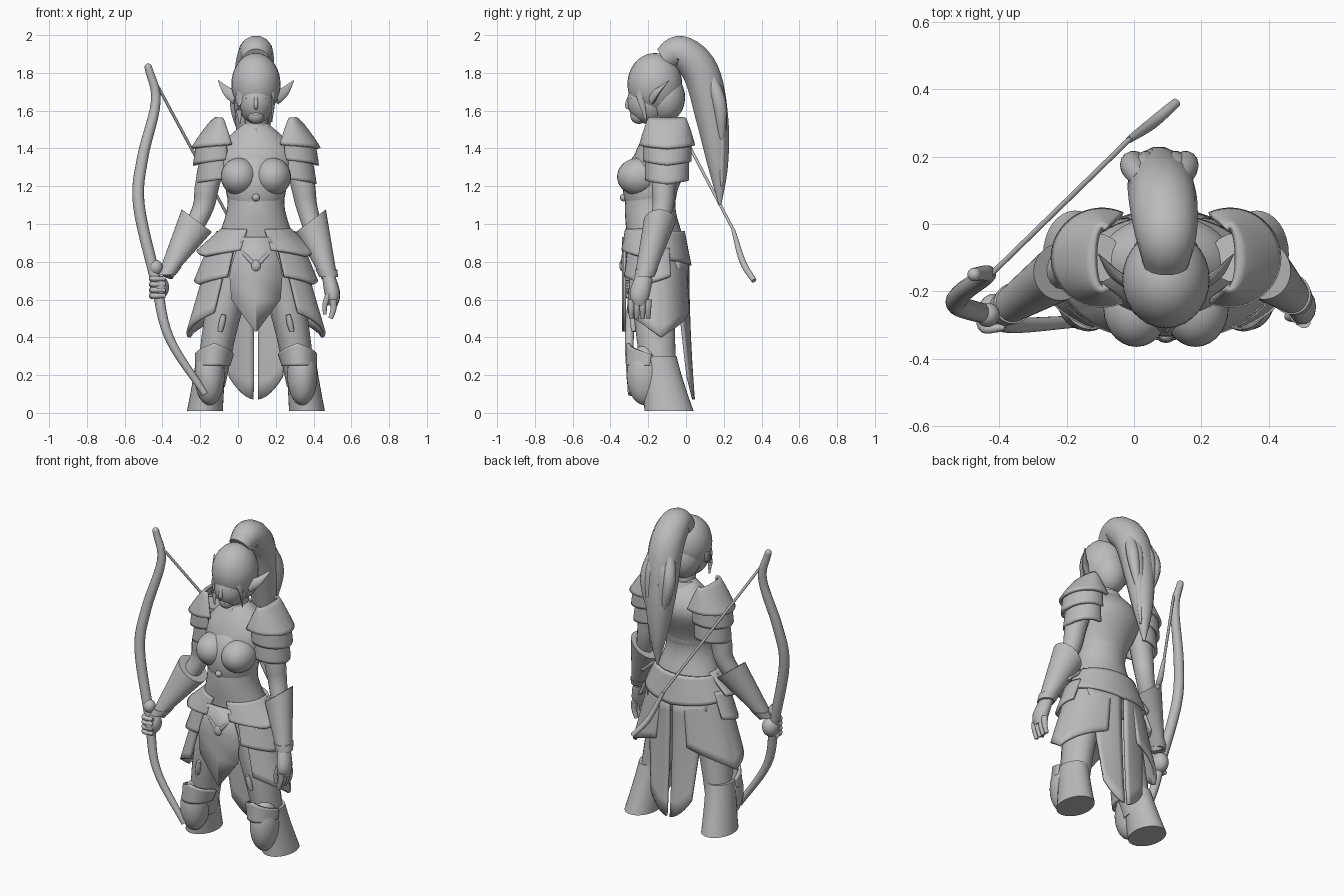
import bpy, bmesh
from math import sin, cos, pi, radians
from mathutils import Vector, Matrix

cube = bpy.data.objects.get("Cube")
if cube:
    bpy.data.objects.remove(cube)

MID = 0.095  # the body's own centre line
ACROSS, ALONG, UP = Vector((1, 0, 0)), Vector((0, 1, 0)), Vector((0, 0, 1))
GREY = (0.5, 0.5, 0.5, 1)
clay = bpy.data.materials.new("plain grey")
clay.use_nodes = True
clay.diffuse_color = GREY
clay.node_tree.nodes["Principled BSDF"].inputs["Base Color"].default_value = GREY


def finish(name, bm, side=1, thick=0):
    """Mirror if asked, shift to the body centre, shade and add thickness."""
    for vert in bm.verts:
        vert.co.x = MID + side * vert.co.x
    bmesh.ops.recalc_face_normals(bm, faces=bm.faces[:])
    mesh = bpy.data.meshes.new(name)
    bm.to_mesh(mesh)
    bm.free()
    mesh.materials.append(clay)
    part = bpy.data.objects.new(name, mesh)
    bpy.context.collection.objects.link(part)
    if thick:
        solid = part.modifiers.new("thickness", "SOLIDIFY")
        solid.thickness, solid.offset = thick, 0
    bpy.ops.object.select_all(action="DESELECT")
    part.select_set(True)
    bpy.context.view_layer.objects.active = part
    bpy.ops.object.shade_smooth_by_angle(angle=radians(40))


def skin(name, rows, closed=False, side=1, thick=0):
    """Join rows of points with faces; closed rows are capped."""
    bm = bmesh.new()
    rings = [[bm.verts.new(point) for point in row] for row in rows]
    for low, high in zip(rings, rings[1:]):
        count = len(low)
        for i in range(count if closed else count - 1):
            j = (i + 1) % count
            bm.faces.new((low[i], low[j], high[j], high[i]))
    if closed:
        bm.faces.new(rings[0])
        bm.faces.new(rings[-1])
    finish(name, bm, side, thick)


def ellipse(centre, u, v, count=24):
    angles = [2 * pi * i / count for i in range(count)]
    return [Vector(centre) + u * cos(a) + v * sin(a) for a in angles]


def smooth_path(path, steps=6):
    """Catmull-Rom curve through the points."""
    pts = [Vector(p) for p in path]
    pts = [pts[0] * 2 - pts[1]] + pts + [pts[-1] * 2 - pts[-2]]
    out = []
    for a, b, c, d in zip(pts, pts[1:], pts[2:], pts[3:]):
        for t in (k / steps for k in range(steps)):
            out.append(b + ((c - a) + (a * 2 - b * 5 + c * 4 - d) * t
                            + (b * 3 - a - c * 3 + d) * t * t) * t / 2)
    return out + [Vector(path[-1])]


def tube(name, path, width, depth=None, end=1, swell=0, side=1, ref=ACROSS):
    """Sweep an ellipse that tapers to end and swells at the middle."""
    pts, rings = smooth_path(path), []
    last = len(pts) - 1
    for i, point in enumerate(pts):
        t = i / last
        way = (pts[min(i + 1, last)] - pts[max(i - 1, 0)]).normalized()
        u = (ref - way * ref.dot(way)).normalized()
        grow = 1 + (end - 1) * t + swell * sin(pi * t)
        rings.append(ellipse(point, u * width * grow, way.cross(u) * (depth or width) * grow, 14))
    skin(name, rings, True, side)


def shell(name, start, stop, size, end_size, arc=None, droop=0, lean=0, curve=1, side=1):
    """Level rings from start to stop; an arc in degrees leaves an open plate."""
    start, stop, size, end_size = map(Vector, (start, stop, size, end_size))
    rows, steps, count = [], 8, 32
    for t in (k / steps for k in range(steps + 1)):
        centre, (rx, ry) = start.lerp(stop, t), size.lerp(end_size, t ** curve)
        row = []
        for f in (i / count for i in range(count + 1 if arc else count)):
            a = radians(arc[0] + (arc[1] - arc[0]) * f) if arc else 2 * pi * f
            drop = droop * t * (1 - abs(2 * f - 1)) - lean * (1 - t) * cos(a)
            row.append(centre + Vector((rx * cos(a), ry * sin(a), -drop)))
        rows.append(row)
    skin(name, rows, not arc, side, 0.018 if arc else 0)


def ball(name, centre, size, side=1):
    bm = bmesh.new()
    place = Matrix.Translation(centre) @ Matrix.Diagonal((*size, 1))
    bmesh.ops.create_uvsphere(bm, u_segments=28, v_segments=18, radius=1, matrix=place)
    finish(name, bm, side)


# Torso: hips and chest swell around a narrow waist, shoulders slope to the neck
rings, steps = [], 30
for t in (k / steps for k in range(steps + 1)):
    z = 0.7 + 0.84 * t
    wave = cos(2 * pi * (z - 0.85) / 0.54)
    slope = 1 - 0.7 * max(0, (z - 1.33) / 0.21) ** 2
    y = -0.16 + 0.06 * t * t - 0.022 * (1 - wave)
    rings.append(ellipse((0, y, z), ACROSS * (0.18 + 0.03 * wave) * slope,
                         ALONG * (0.143 + 0.01 * wave) * slope, 36))
skin("torso", rings, True)
ball("rib_cage", (0, -.19, 1.2), (.16, .145, .2))
tube("neck", [(0, -.12, 1.45), (0, -.15, 1.7)], .06)
shell("collar", (0, -.115, 1.48), (0, -.12, 1.53), (.085, .085), (.065, .067))
ball("collar_gem", (0, -.195, 1.48), (.015, .015, .025))
ball("bodice_gem", (0, -.33, 1.14), (.02, .02, .02))

# Head
ball("hair_cap", (0, -.165, 1.74), (.13, .145, .165))
ball("hair_nape", (0, -.11, 1.67), (.105, .105, .13))
ball("face", (0, -.2, 1.65), (.095, .11, .12))
ball("chin", (0, -.25, 1.575), (.045, .045, .045))
tube("nose", [(0, -.295, 1.69), (0, -.312, 1.63), (0, -.3, 1.61)], .007, swell=.6)
ball("lips", (0, -.283, 1.58), (.024, .014, .01))
tube("swept_fringe", [(.07, -.25, 1.8), (-.01, -.285, 1.75), (-.085, -.255, 1.67), (-.085, -.25, 1.53)],
     .04, .015, end=.1, swell=.3, ref=UP)
tube("side_lock", [(.05, -.26, 1.8), (.09, -.245, 1.7), (.085, -.21, 1.54)],
     .03, .014, end=.1, swell=.3, ref=UP)

# Ponytail with loose strand ends
tube("ponytail", [(0, -.12, 1.87), (0, -.03, 1.91), (-.01, .08, 1.8), (-.02, .14, 1.55),
                  (-.02, .17, 1.3), (-.02, .18, 1.1)], .068, .066, end=.1, swell=.9)
for x, low in ((-.1, 1.4), (-.06, 1.2), (.03, 1.2), (.06, 1.4)):
    tube("hair_strand", [(x * .7, .13, 1.78), (x, .18, 1.62), (x / 2, .19, low)],
         .03, end=.2, swell=.6)

# Parts that repeat on both sides
for label, s in (("left", 1), ("right", -1)):
    ball(label + "_bust", (.088, -.25, 1.25), (.098, .115, .1), s)
    ball(label + "_eye", (.04, -.28, 1.67), (.02, .015, .01), s)
    tube(label + "_ear", [(.1, -.18, 1.67), (.15, -.15, 1.7), (.2, -.09, 1.76)],
         .02, .042, end=.05, swell=.1, side=s, ref=ALONG)

    # Shoulder guard over two smaller layers
    wrap = (-115, 115)
    shell(label + "_shoulder_guard", (.19, -.1, 1.56), (.19, -.1, 1.42), (.02, .09), (.145, .14),
          wrap, droop=.02, curve=.8, side=s)
    for i, layer in enumerate(("_shoulder_layer", "_arm_layer")):
        z, r = 1.46 - i / 10, .12 - i / 80
        shell(label + layer, (.2, -.1, z), (.205, -.1, z - .12), (r - .03, r), (r, r),
              wrap, droop=.03, curve=.5, side=s)

    # Legs, boots and knee guards
    tube(label + "_leg", [(.1, -.16, .8), (.18, -.165, .5), (.24, -.14, .15)],
         .11, .13, end=.7, side=s)
    shell(label + "_boot", (.235, -.15, .3), (.27, -.09, .01), (.08, .1), (.095, .13), curve=1.5, side=s)
    ball(label + "_knee_guard", (.245, -.215, .2), (.08, .1, .16), s)
    shell(label + "_knee_rim", (.23, -.18, .25), (.22, -.17, .31), (.085, .13), (.095, .135),
          (-175, -5), droop=-.06, side=s)
    tube(label + "_thigh_strap", [(.17, -.285, .52), (.19, -.275, .43)], .012, swell=.4, side=s)

    # Layered skirt around the hips
    hips, plates = Vector((0, -.16, 0)), (
        ("_hip_plate", .97, .86, .18, .31, .03, (-75, 15)),
        ("_middle_skirt_plate", .87, .72, .25, .32, .04, (-62, 25)),
        ("_long_skirt_plate", .84, .53, .24, .36, .13, (-52, 72)))
    for part, top, bottom, wide, hem, droop, arc in plates:
        shell(label + part, hips + UP * top, hips + UP * bottom, (wide, .16), (hem, .18),
              arc, droop, side=s)
    tube(label + "_belt", [(.15, -.27, .94), (.08, -.32, .86), (0, -.335, .775)],
         .013, side=s, ref=UP)

    # Long coat tail, curved round the seat with a slanted hem
    rows = []
    for t in (k / 8 for k in range(9)):
        xs = [0.012 + (0.2 - 0.07 * t) * k / 6 for k in range(7)]
        rows.append([(x, 0.01 + 0.03 * t * t - 1.5 * x * x, 0.82 + (6 * x * x - 0.75) * t) for x in xs])
    skin(label + "_coat_tail", rows, side=s, thick=0.015)

shell("back_skirt_band", hips + UP * .96, hips + UP * .82, (.2, .145), (.27, .18), (0, 180), droop=.04)
flap = ((.08, .93), (.13, .78), (.14, .73), (.13, .6), (.004, .43))
skin("front_flap", [[(-w, -.325, z), (0, -.332, z), (w, -.325, z)] for w, z in flap], thick=0.015)
ball("belt_clasp", (0, -.338, .78), (.025, .015, .03))

# Arms with flared bracers and cuffs
shoulder = Vector((.2, -.1, 1.45))
left_elbow, left_wrist = Vector((.28, -.13, 1.05)), Vector((.385, -.22, .72))
right_elbow, right_wrist = Vector((.295, -.13, 1.05)), Vector((.475, -.25, .73))
for label, s, elbow, wrist in (("left", 1, left_elbow, left_wrist),
                               ("right", -1, right_elbow, right_wrist)):
    tube(label + "_arm", [shoulder, shoulder.lerp(elbow, .6), elbow, wrist], .072, end=.55, swell=.05, side=s)
    shell(label + "_bracer", elbow.lerp(wrist, .1), elbow.lerp(wrist, .9), (.08, .085), (.05, .055),
          lean=.06, side=s)
    shell(label + "_cuff", elbow.lerp(wrist, .88), wrist, (.058, .06), (.05, .052), side=s)

# Open left hand
palm = left_wrist + Vector((.02, -.025, -.09))
tube("left_palm", [left_wrist, palm, palm - UP * .06], .034, .045, end=.8, swell=.3)
for i in range(4):
    knuckle = palm + Vector((.005, .045 - .03 * i, -.03))
    tube("left_finger", [knuckle, knuckle - UP * .05, knuckle - UP * .1 - ACROSS * .015], .02, end=.6)
thumb = palm - ALONG * .03 - ACROSS * .02
tube("left_thumb", [thumb, thumb - ACROSS * .02 - UP * .06, thumb - ACROSS * .02 - UP * .11], .018, end=.5)

# Right fist, gripping the bow
fist = right_wrist + Vector((.035, -.015, -.065))
ball("right_fist", fist, (.05, .058, .062), -1)
for i in range(4):
    row = fist + UP * (.045 - .03 * i)
    tube("right_finger", [row + ACROSS * .04, row + ACROSS * .03 - ALONG * .045,
                          row - ACROSS * .03 - ALONG * .04], .017, end=.7, side=-1, ref=UP)

# Bow, with its string crossing behind the back
grip, tip = (-.53, -.27, .7), (-.57, -.15, 1.83)
tube("bow", [tip, (-.53, -.15, 1.65), (-.6, -.2, 1.35), (-.62, -.24, 1.1), grip,
             (-.46, -.3, .4), (-.27, -.29, .1)], .02, end=.9, swell=.6)
ball("bow_tip", tip, (.02, .02, .02))
ball("bow_grip_knot", Vector(grip) + UP * .07, (.036, .036, .04))
nock = (-.11, .25, .97)
tube("bow_string", [(-.52, -.15, 1.73), nock], .008)
tube("bow_string_tip", [nock, (-.04, .3, .8), (.03, .36, .7)], .01, end=1.4, swell=.5)
